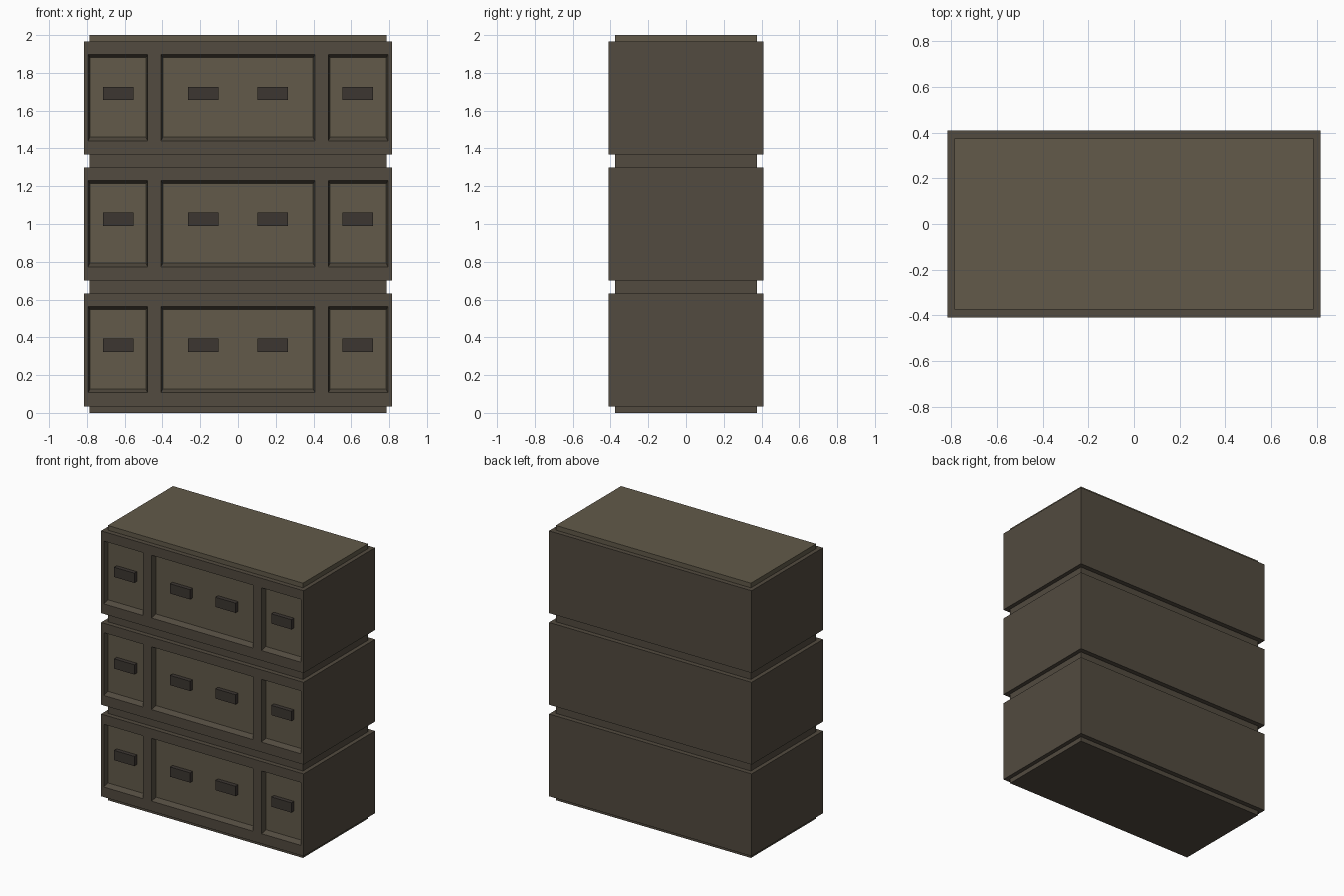
import bpy, bmesh
from mathutils import Vector

if "Cube" in bpy.data.objects:
    bpy.data.objects.remove(bpy.data.objects["Cube"])

HX, HY = 0.816, 0.41          # half size of the drawer bodies
CX, CY = 0.786, 0.375         # half size of the stepped-in layers
UNIT = 2 / 3                  # height of one stacked tier
STEP = 0.034                  # height of the stepped-in lip
PANELS = [(-0.794, -0.478), (-0.408, 0.408), (0.478, 0.794)]
PANEL_Z = (0.107, 0.564)


def material(name, rgb):
    m = bpy.data.materials.new(name)
    m.diffuse_color = (*rgb, 1)
    m.use_nodes = True
    m.node_tree.nodes["Principled BSDF"].inputs["Base Color"].default_value = m.diffuse_color
    return m


FRAME = material("dark_wood", (0.084, 0.069, 0.050))
PANEL = material("light_wood", (0.122, 0.102, 0.067))
METAL = material("handle_dark", (0.045, 0.037, 0.031))


def box_bmesh(lo, hi):
    bm = bmesh.new()
    bmesh.ops.create_cube(bm, size=1)
    for v in bm.verts:
        v.co = [(a + b) / 2 + c * (b - a) for a, b, c in zip(lo, hi, v.co)]
    return bm


def finish(name, bm, *mats):
    bmesh.ops.recalc_face_normals(bm, faces=bm.faces)
    me = bpy.data.meshes.new(name)
    bm.to_mesh(me)
    bm.free()
    for m in mats:
        me.materials.append(m)
    ob = bpy.data.objects.new(name, me)
    bpy.context.collection.objects.link(ob)
    return ob


def box(name, lo, hi, mat):
    return finish(name, box_bmesh(lo, hi), mat)


def front_faces(bm):
    return [f for f in bm.faces if all(abs(v.co.y + HY) < 1e-5 for v in f.verts)]


def drawer_body(name, z):
    bm = box_bmesh((-HX, -HY, z + STEP), (HX, HY, z + UNIT - STEP))
    # slice the front face into a grid of rails and panels
    cuts = [((x, 0, 0), (1, 0, 0)) for p in PANELS for x in p]
    cuts += [((0, 0, z + h), (0, 0, 1)) for h in PANEL_Z]
    for co, no in cuts:
        faces = front_faces(bm)
        geom = faces + list({e for f in faces for e in f.edges}) + list({v for f in faces for v in f.verts})
        bmesh.ops.bisect_plane(bm, geom=geom, plane_co=co, plane_no=no)
    # sink each panel with slightly sloped sides
    for f in front_faces(bm):
        c = f.calc_center_median()
        if not (PANEL_Z[0] < c.z - z < PANEL_Z[1] and any(a < c.x < b for a, b in PANELS)):
            continue
        new = bmesh.ops.extrude_discrete_faces(bm, faces=[f])["faces"][0]
        new.material_index = 1
        for v in new.verts:
            v.co += Vector((0.010 if v.co.x < c.x else -0.010,
                            HY - CY,
                            0.019 if v.co.z < c.z else -0.017))
    finish(name, bm, FRAME, PANEL)


# stacked tiers with handles
for i in range(3):
    z = i * UNIT
    drawer_body(f"drawer_body_{i + 1}", z)
    for j, x in enumerate((-0.633, -0.183, 0.183, 0.633)):
        box(f"handle_{i + 1}_{j + 1}", (x - 0.081, -0.405, z + 0.322),
            (x + 0.081, -CY, z + 0.393), METAL)

# stepped-in base, separators and top slab
for name, lo, hi, mat in (("base", 0, STEP, FRAME),
                          ("separator_lower", UNIT - STEP, UNIT + STEP, FRAME),
                          ("separator_upper", 2 * UNIT - STEP, 2 * UNIT + STEP, FRAME),
                          ("top_slab", 2 - STEP, 2, PANEL)):
    box(name, (-CX, -CY, lo), (CX, CY, hi), mat)
